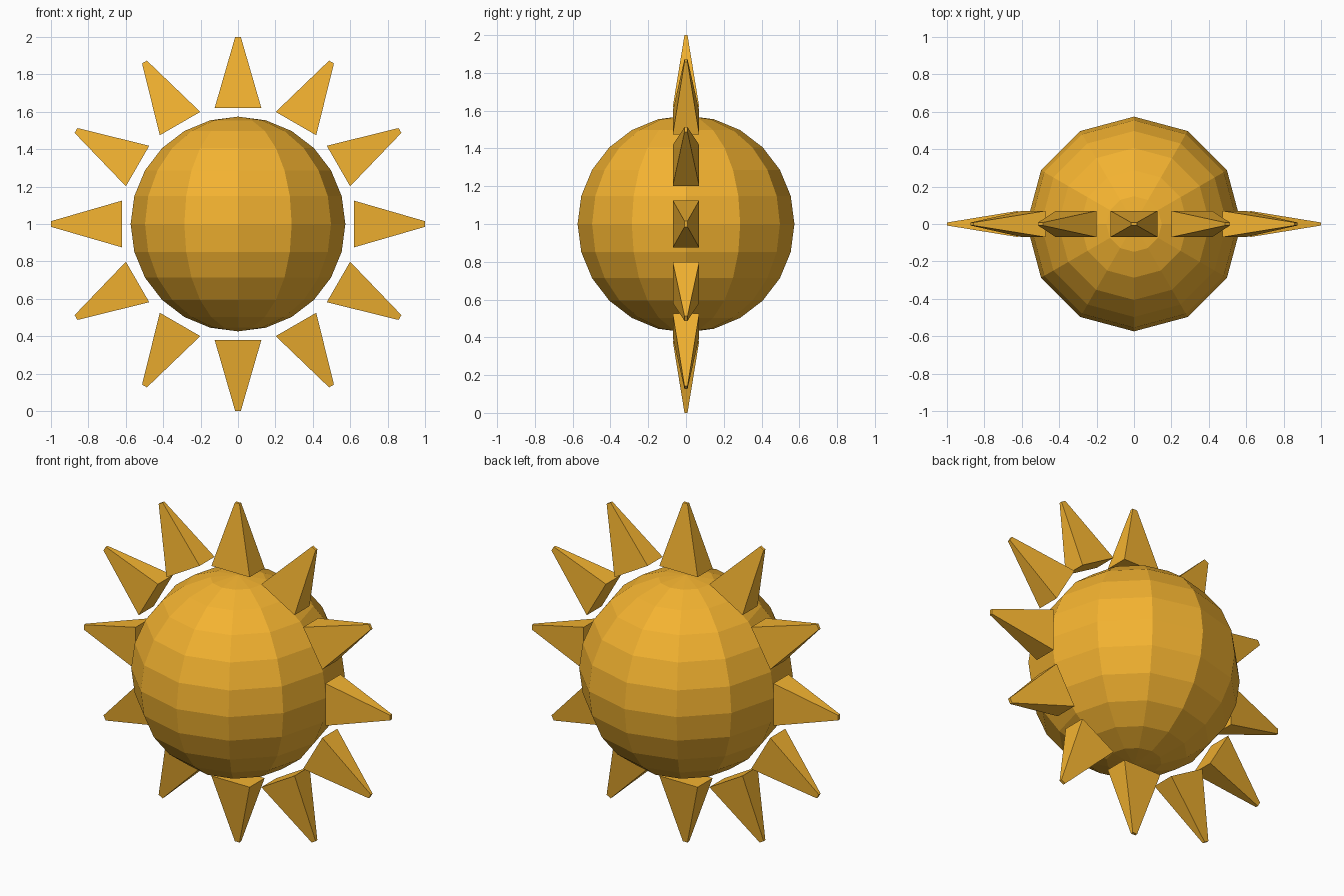
import bpy
import bmesh
from math import radians
from mathutils import Matrix, Vector

if "Cube" in bpy.data.objects:
    bpy.data.objects.remove(bpy.data.objects["Cube"])

CENTRE = Vector((0, 0, 1))

mat = bpy.data.materials.new("sun_orange")
mat.diffuse_color = (0.9, 0.45, 0.03, 1)
mat.use_nodes = True
mat.node_tree.nodes["Principled BSDF"].inputs["Base Color"].default_value = mat.diffuse_color


def add_object(name, bm):
    mesh = bpy.data.meshes.new(name)
    bmesh.ops.recalc_face_normals(bm, faces=bm.faces)
    bm.to_mesh(mesh)
    bm.free()
    mesh.materials.append(mat)
    obj = bpy.data.objects.new(name, mesh)
    obj.location = CENTRE
    bpy.context.collection.objects.link(obj)
    return obj


# Faceted ball
bm = bmesh.new()
bmesh.ops.create_uvsphere(bm, u_segments=12, v_segments=12, radius=0.574)
add_object("sun_ball", bm)


# Tapered four-sided ray, pointing outward at the given angle
def add_ray(index):
    bm = bmesh.new()
    bmesh.ops.create_cube(bm, size=2)
    for v in bm.verts:
        tip = v.co.z > 0
        half_x, half_y, z = (0.015, 0.008, 1.0) if tip else (0.125, 0.07, 0.62)
        v.co = (v.co.x * half_x, v.co.y * half_y, z)
    bm.transform(Matrix.Rotation(radians(30 * index), 4, 'Y'))
    add_object(f"ray_{index + 1}", bm)


# Ring of twelve rays
for i in range(12):
    add_ray(i)
